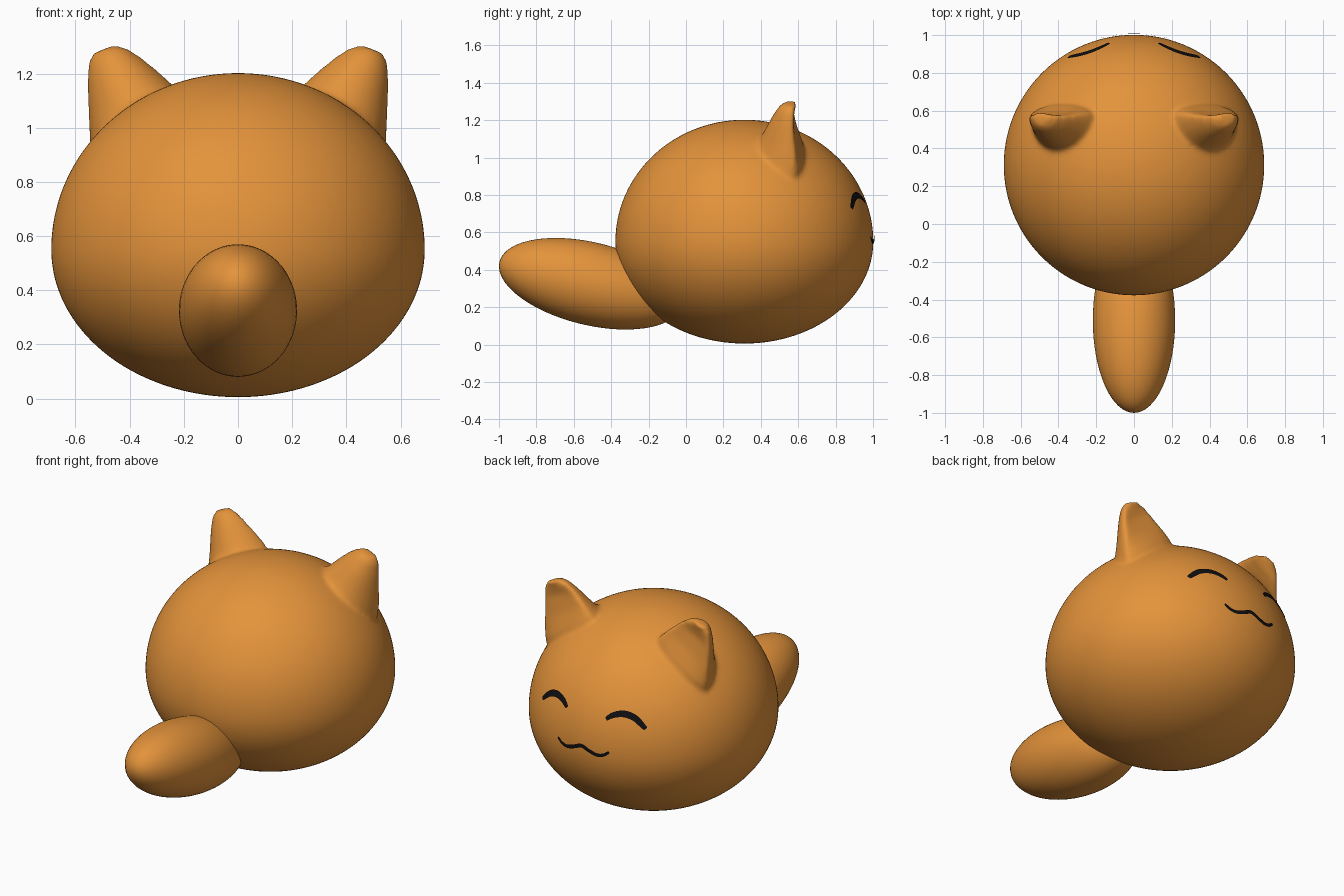
import bpy, bmesh, math
from mathutils import Vector, Matrix

if "Cube" in bpy.data.objects:
    bpy.data.objects.remove(bpy.data.objects["Cube"])


def material(name, rgb):
    m = bpy.data.materials.new(name)
    m.diffuse_color = (*rgb, 1)
    m.use_nodes = True
    m.node_tree.nodes["Principled BSDF"].inputs["Base Color"].default_value = m.diffuse_color
    return m


ORANGE = material("orange", (0.77, 0.29, 0.043))
BLACK = material("black", (0.005, 0.005, 0.006))

CENTRE = Vector((0, 0.312, 0.55))
RAD, UP, DOWN = 0.69, 0.652, 0.545


def finish(bm, name, mat):
    me = bpy.data.meshes.new(name)
    for f in bm.faces:
        f.smooth = True
    bm.to_mesh(me)
    bm.free()
    me.materials.append(mat)
    ob = bpy.data.objects.new(name, me)
    bpy.context.collection.objects.link(ob)
    return ob


# body: egg-like ball, a little fuller below the middle
bm = bmesh.new()
bmesh.ops.create_uvsphere(bm, u_segments=96, v_segments=64, radius=1)
for v in bm.verts:
    v.co = CENTRE + Vector((v.co.x * RAD, v.co.y * RAD, v.co.z * (UP if v.co.z > 0 else DOWN)))

# ears: lofted sections; inner (x, z), outer (x, z), rim y, back depth, front depth
SECTIONS = [
    ((0.16, 0.98), (0.50, 0.76), 0.53, 0.24, 0.10),
    ((0.22, 1.14), (0.545, 0.92), 0.57, 0.20, 0.05),
    ((0.29, 1.205), (0.553, 1.04), 0.58, 0.155, 0.00),
    ((0.355, 1.26), (0.559, 1.16), 0.58, 0.11, -0.02),
    ((0.41, 1.295), (0.555, 1.235), 0.575, 0.07, -0.005),
    ((0.455, 1.305), (0.535, 1.275), 0.568, 0.035, 0.015),
]
N = 24
for side in (-1, 1):
    rings = []
    for (xi, zi), (xo, zo), y, back, front in SECTIONS:
        ring = []
        for k in range(N):
            a = 2 * math.pi * k / N
            t = 0.5 + 0.5 * math.cos(a)
            s = math.sin(a)
            ring.append(bm.verts.new((side * (xi + (xo - xi) * t),
                                      y + 0.012 * s + s * (front if s > 0 else back),
                                      zi + (zo - zi) * t)))
        rings.append(ring)
    for r0, r1 in zip(rings, rings[1:]):
        for k in range(N):
            bm.faces.new((r0[k], r0[(k + 1) % N], r1[(k + 1) % N], r1[k]))
    bm.faces.new(rings[0])
    bm.faces.new(rings[-1])
bmesh.ops.recalc_face_normals(bm, faces=bm.faces[:])
body = finish(bm, "body_with_ears", ORANGE)

# melt the ears into the body
remesh = body.modifiers.new("blend", 'REMESH')
remesh.mode = 'VOXEL'
remesh.voxel_size = 0.013
remesh.use_smooth_shade = True
smooth = body.modifiers.new("soften", 'SMOOTH')
smooth.factor = 0.5
smooth.iterations = 10

# tail: long tilted ellipsoid
bm = bmesh.new()
bmesh.ops.create_uvsphere(bm, u_segments=64, v_segments=40, radius=1)
tail_matrix = (Matrix.Translation((0, -0.51, 0.325)) @ Matrix.Rotation(math.radians(-13.5), 4, 'X')
               @ Matrix.Diagonal((0.218, 0.501, 0.221, 1)))
bmesh.ops.transform(bm, matrix=tail_matrix, verts=bm.verts)
finish(bm, "tail", ORANGE)


def on_face(x, z):
    """Point just above the body surface on its face side (+y)."""
    dz = (z - CENTRE.z) / (UP if z > CENTRE.z else DOWN)
    y = RAD * math.sqrt(1 - (x / RAD) ** 2 - dz ** 2)
    n = Vector((x / RAD ** 2, y / RAD ** 2, dz / UP)).normalized()
    return Vector((x, CENTRE.y + y, z)) + n * 0.006


def spline(pts, steps=8):
    """Catmull-Rom curve through 2D points."""
    p = [Vector(q) for q in pts]
    p = [2 * p[0] - p[1]] + p + [2 * p[-1] - p[-2]]
    out = []
    for a, b, c, d in zip(p, p[1:], p[2:], p[3:]):
        for i in range(steps):
            t = i / steps
            out.append(0.5 * (2 * b + (c - a) * t + (2 * a - 5 * b + 4 * c - d) * t * t
                              + (3 * b - a - 3 * c + d) * t ** 3))
    return out + [p[-2]]


def stroke(name, pts, width, end):
    """Thin painted ribbon lying on the face, narrower at its ends."""
    line = spline(pts)
    bm = bmesh.new()
    rows = []
    for i, q in enumerate(line):
        d = (line[min(i + 1, len(line) - 1)] - line[max(i - 1, 0)]).normalized()
        n = Vector((-d.y, d.x))
        w = width * (end + (1 - end) * math.sin(math.pi * i / (len(line) - 1)) ** 0.6)
        rows.append([bm.verts.new(on_face(*(q + n * w * s))) for s in (-0.5, 0, 0.5)])
    for a, b in zip(rows, rows[1:]):
        for j in range(2):
            f = bm.faces.new((a[j], b[j], b[j + 1], a[j + 1]))
            f.normal_update()
            if f.normal.y < 0:
                f.normal_flip()
    finish(bm, name, BLACK)


# closed smiling eyes and wavy mouth
for side, label in ((-1, "left"), (1, "right")):
    stroke(label + "_eye", [(side * x, z) for x, z in
           ((0.13, 0.758), (0.17, 0.785), (0.225, 0.796), (0.285, 0.778), (0.345, 0.727))], 0.034, 0.55)
stroke("mouth", [(-0.17, 0.578), (-0.14, 0.556), (-0.10, 0.548), (-0.05, 0.562), (0, 0.58),
                 (0.05, 0.562), (0.10, 0.548), (0.14, 0.556), (0.17, 0.578)], 0.022, 0.6)
